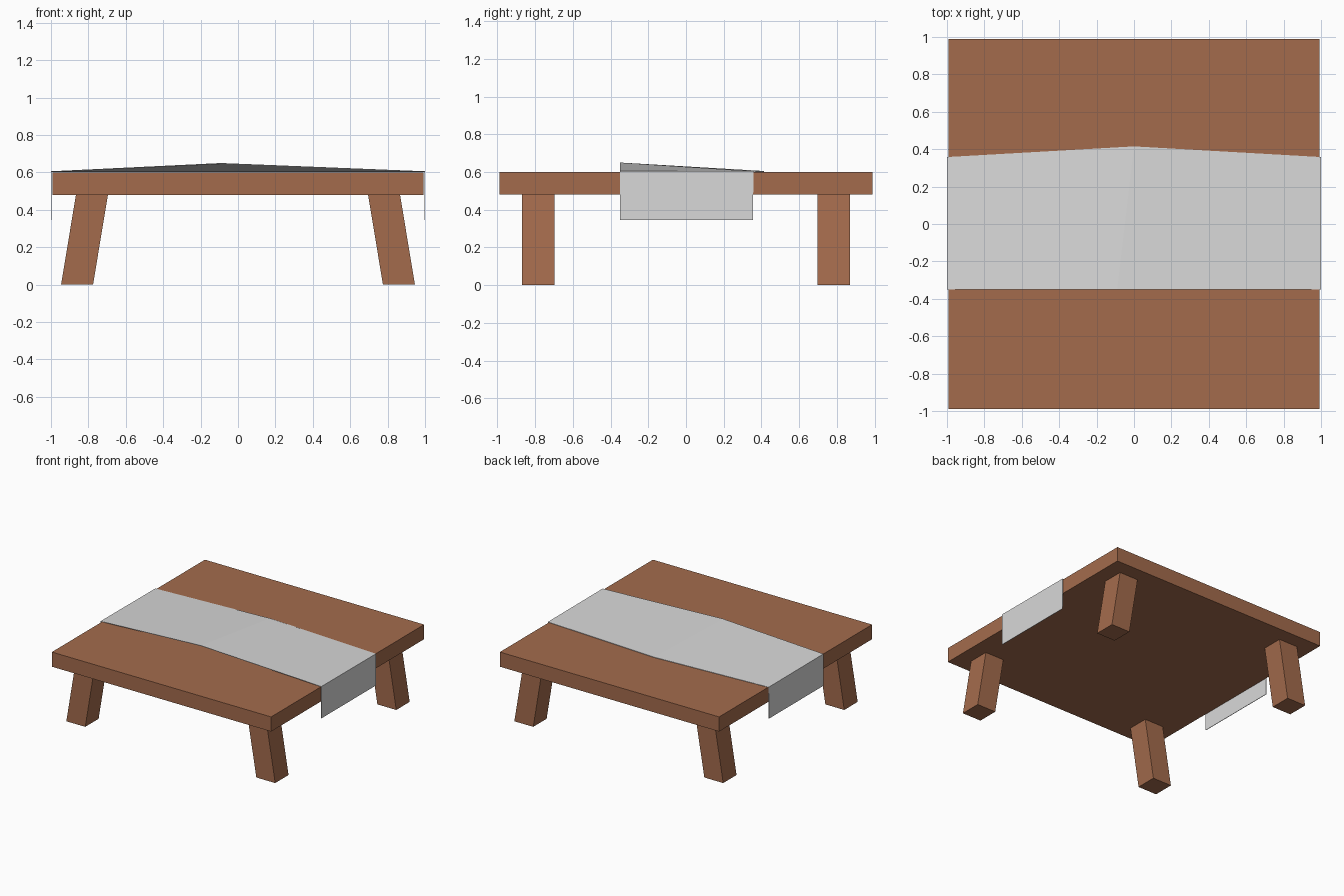
import bpy, bmesh

if "Cube" in bpy.data.objects:
    bpy.data.objects.remove(bpy.data.objects["Cube"])


def material(name, rgb):
    m = bpy.data.materials.new(name)
    m.diffuse_color = (*rgb, 1)
    m.use_nodes = True
    m.node_tree.nodes["Principled BSDF"].inputs["Base Color"].default_value = m.diffuse_color
    return m


wood = material("brown wood", (0.37, 0.148, 0.073))
linen = material("pale grey cloth", (0.69, 0.69, 0.69))


def mesh_object(name, verts, faces, mat):
    me = bpy.data.meshes.new(name)
    me.from_pydata(verts, [], faces)
    bm = bmesh.new()
    bm.from_mesh(me)
    bmesh.ops.recalc_face_normals(bm, faces=bm.faces)
    bm.to_mesh(me)
    bm.free()
    me.materials.append(mat)
    ob = bpy.data.objects.new(name, me)
    bpy.context.collection.objects.link(ob)
    return ob


def prism(name, profile, y0, y1, mat):
    """Extrude an xz outline from y0 to y1."""
    n = len(profile)
    verts = [(x, y, z) for y in (y0, y1) for x, z in profile]
    faces = [tuple(range(n)), tuple(range(n, 2 * n))]
    faces += [(i, (i + 1) % n, n + (i + 1) % n, n + i) for i in range(n)]
    return mesh_object(name, verts, faces, mat)


# Table top
W = 0.993
prism("table_top", [(-W, 0.48), (W, 0.48), (W, 0.6), (-W, 0.6)], -0.99, 0.99, wood)

# Four legs splayed sideways
for sx, side in ((-1, "left"), (1, "right")):
    for sy, end in ((-1, "front"), (1, "back")):
        outline = [(sx * x, z) for x, z in ((0.775, 0), (0.946, 0), (0.866, 0.482), (0.695, 0.482))]
        prism(f"{end}_{side}_leg", outline, *sorted((sy * 0.697, sy * 0.87)), wood)

# Cloth runner: front edge and back edge, lifted in the middle, hanging at both ends
front = [(-1, -0.35, 0.345), (-1, -0.35, 0.606), (-0.09, -0.35, 0.65), (1, -0.35, 0.606), (1, -0.35, 0.345)]
back = [(-1, 0.355, 0.345), (-1, 0.358, 0.604), (0, 0.415, 0.605), (1, 0.358, 0.604), (1, 0.355, 0.345)]
cloth = mesh_object("cloth_runner", front + back, [(i, i + 1, i + 6, i + 5) for i in range(4)], linen)

# Give the cloth a thin thickness inward, with outward normals facing up
if cloth.data.polygons[1].normal.z < 0:
    cloth.data.flip_normals()
solid = cloth.modifiers.new("thickness", "SOLIDIFY")
solid.thickness = 0.004
solid.offset = -1
